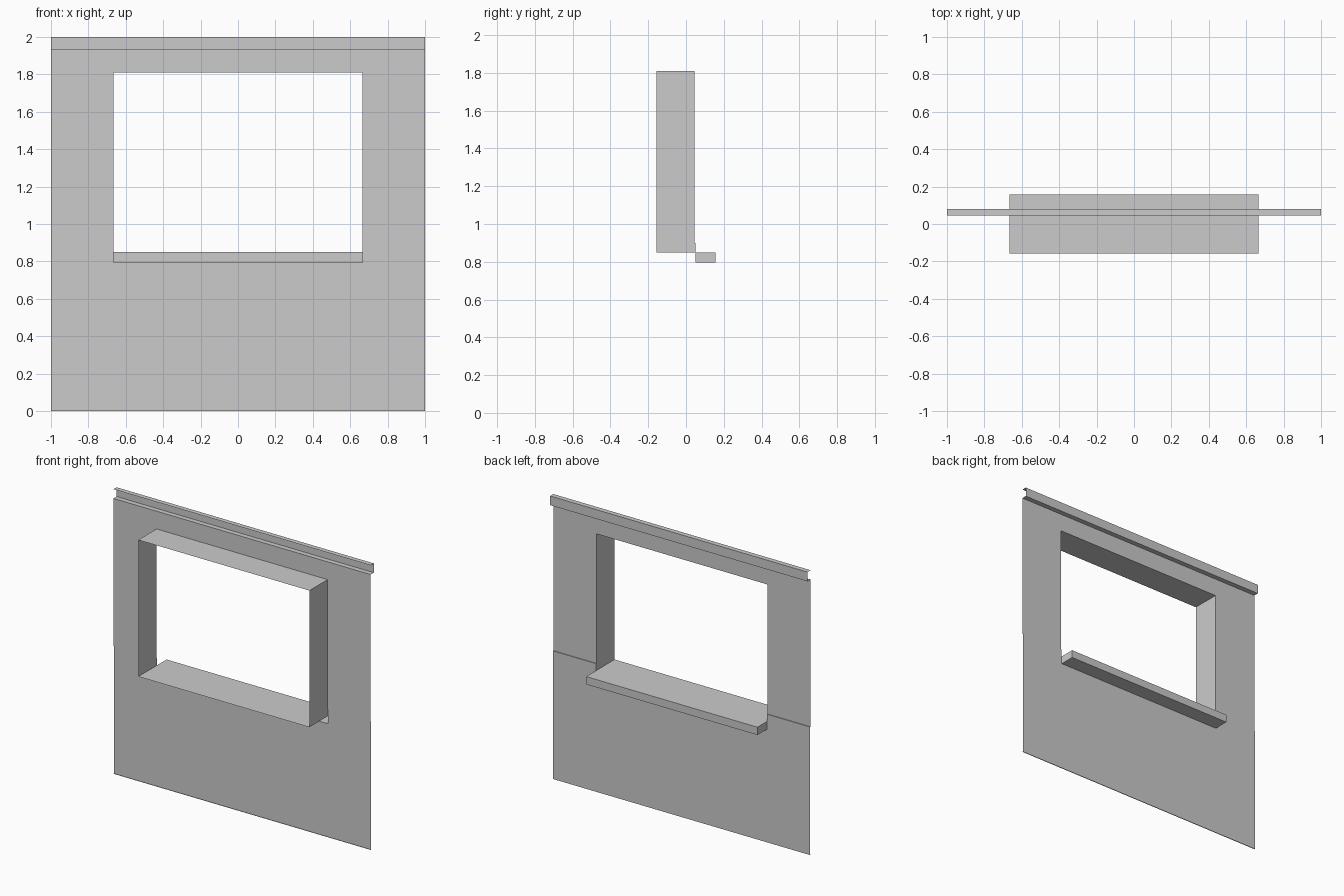
import bpy
import bmesh

cube = bpy.data.objects.get("Cube")
if cube:
    bpy.data.objects.remove(cube, do_unlink=True)

# Plain grey sheet finish
grey = bpy.data.materials.new("light_grey")
grey.use_nodes = True
colour = (0.6, 0.6, 0.6, 1.0)
grey.diffuse_color = colour
grey.node_tree.nodes["Principled BSDF"].inputs["Base Color"].default_value = colour

HALF = 1.0             # half width of the panel
OPEN = 0.665           # half width of the window opening
CUT, FLOOR, HEAD = 0.795, 0.85, 1.81
FRONT, BACK = -0.157, 0.157
UPPER, LOWER = 0.045, 0.05   # depth of the upper and lower wall sheets
SEAM, RAIL, TOP = 0.9, 1.935, 2.0


def finish(name, bm):
    bmesh.ops.remove_doubles(bm, verts=bm.verts, dist=0.0001)
    mesh = bpy.data.meshes.new(name)
    bm.to_mesh(mesh)
    bm.free()
    mesh.materials.append(grey)
    obj = bpy.data.objects.new(name, mesh)
    bpy.context.collection.objects.link(obj)
    return obj


def sweep(bm, profile, xs, keep=lambda a, b, p, q: True):
    """Sweep an open (y, z) profile along x; keep() can leave out faces."""
    rows = [[bm.verts.new((x, y, z)) for y, z in profile] for x in xs]
    for i in range(len(xs) - 1):
        for j in range(len(profile) - 1):
            if keep(xs[i], xs[i + 1], profile[j], profile[j + 1]):
                bm.faces.new((rows[i][j], rows[i + 1][j],
                              rows[i + 1][j + 1], rows[i][j + 1]))


def end_plates(bm, outline):
    """Flat side plates at both edges of the opening."""
    for x in (-OPEN, OPEN):
        face = bm.faces.new([bm.verts.new((x, y, z)) for y, z in outline])
        if x < 0:
            face.normal_flip()


# Wall sheet with bottom lip, stepped seam and folded top rail
wall = [(UPPER, 0), (LOWER, 0), (LOWER, CUT), (LOWER, SEAM), (UPPER, SEAM),
        (UPPER, HEAD), (UPPER, RAIL), (0.08, RAIL), (0.08, TOP), (UPPER, TOP)]


def outside_opening(a, b, p, q):
    return a < -OPEN or b > OPEN or q[1] <= CUT or p[1] >= HEAD


bm = bmesh.new()
sweep(bm, wall, [-HALF, -OPEN, OPEN, HALF], outside_opening)
finish("wall_panel", bm)

# Window surround: jambs, head and floor
bm = bmesh.new()
end_plates(bm, [(FRONT, FLOOR), (LOWER, FLOOR), (LOWER, SEAM),
                (UPPER, SEAM), (UPPER, HEAD), (FRONT, HEAD)])
sweep(bm, [(FRONT, HEAD), (UPPER, HEAD)], [-OPEN, OPEN])
sweep(bm, [(FRONT, FLOOR), (LOWER, FLOOR)], [-OPEN, OPEN])
finish("window_surround", bm)

# Projecting sill at the back, open towards the wall
sill = [(LOWER, FLOOR), (BACK, FLOOR), (BACK, CUT), (LOWER, CUT)]
bm = bmesh.new()
sweep(bm, sill, [-OPEN, OPEN])
end_plates(bm, sill)
finish("window_sill", bm)
